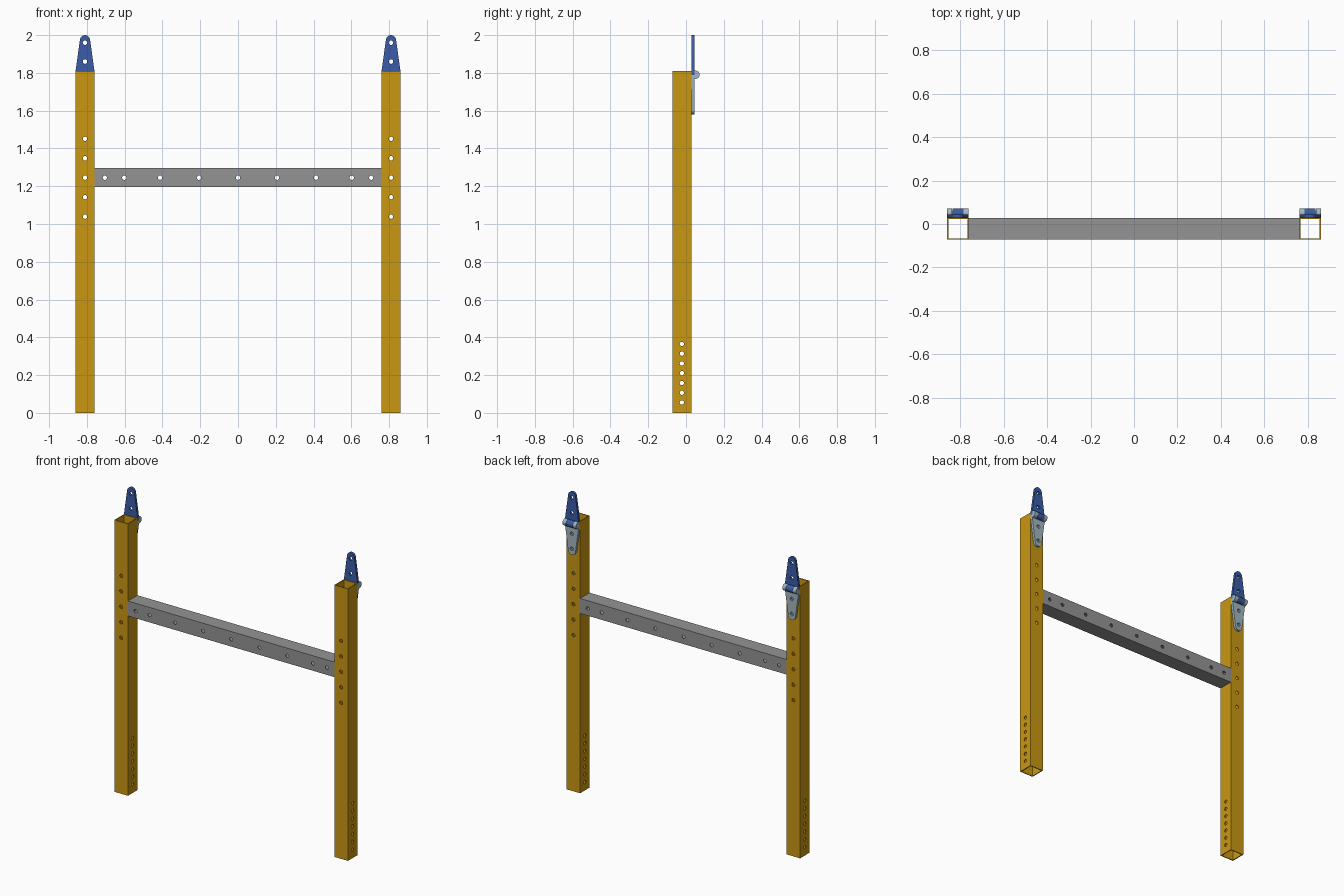
import bpy, bmesh, math
from mathutils import Matrix, Vector

cube = bpy.data.objects.get("Cube")
if cube:
    bpy.data.objects.remove(cube, do_unlink=True)


def material(name, rgb):
    m = bpy.data.materials.new(name)
    m.use_nodes = True
    m.diffuse_color = (*rgb, 1)
    m.node_tree.nodes["Principled BSDF"].inputs["Base Color"].default_value = (*rgb, 1)
    return m


YELLOW = material("amber paint", (0.59, 0.31, 0.006))
GREY = material("grey steel", (0.296, 0.296, 0.296))
BLUE = material("blue paint", (0.043, 0.108, 0.38))
STEEL = material("pale blue steel", (0.36, 0.48, 0.54))

SIZE, WALL = 0.1, 0.006
POST_X, MID_Y = 0.81, -0.022
POST_H, BAR_Z = 1.81, 1.247
PIN_Y, PIN_Z, PIN_R = 0.05, 1.79, 0.022
LEAF_Y, LEAF_T = 0.0285, 0.016
TURN = {"X": Matrix.Rotation(math.pi / 2, 4, "Y"),
        "Y": Matrix.Rotation(math.pi / 2, 4, "X"),
        "Z": Matrix.Identity(4)}


def make(name, bm, mat):
    bmesh.ops.recalc_face_normals(bm, faces=bm.faces)
    me = bpy.data.meshes.new(name)
    bm.to_mesh(me)
    bm.free()
    me.materials.append(mat)
    ob = bpy.data.objects.new(name, me)
    bpy.context.collection.objects.link(ob)
    return ob


def add_cylinder(bm, centre, axis, radius, depth, sides=16):
    bmesh.ops.create_cone(bm, cap_ends=True, segments=sides, radius1=radius, radius2=radius,
                          depth=depth, matrix=Matrix.Translation(centre) @ TURN[axis])


def tube(name, centre, length, axis, mat):
    """Open square tube, walls joined at both ends."""
    bm = bmesh.new()
    loops = []
    for end in (-length / 2, length / 2):
        for h in (SIZE / 2, SIZE / 2 - WALL):
            loops.append([bm.verts.new((sx * h, sy * h, end))
                          for sx, sy in ((-1, -1), (1, -1), (1, 1), (-1, 1))])
    low_out, low_in, top_out, top_in = loops
    for a, b in ((low_out, top_out), (low_in, top_in), (low_out, low_in), (top_out, top_in)):
        for i in range(4):
            j = (i + 1) % 4
            bm.faces.new((a[i], a[j], b[j], b[i]))
    bmesh.ops.transform(bm, matrix=Matrix.Translation(centre) @ TURN[axis], verts=bm.verts)
    return make(name, bm, mat)


def drill(ob, holes, radius=0.0115, depth=0.2):
    """Cut round holes, given as (centre, axis) pairs."""
    bm = bmesh.new()
    for centre, axis in holes:
        add_cylinder(bm, centre, axis, radius, depth)
    cutter = make("hole_cutter", bm, ob.data.materials[0])
    cutter.hide_render = True
    mod = ob.modifiers.new("holes", "BOOLEAN")
    mod.operation, mod.solver, mod.object = "DIFFERENCE", "EXACT", cutter
    bpy.context.view_layer.update()
    result = bpy.data.meshes.new_from_object(ob.evaluated_get(bpy.context.evaluated_depsgraph_get()))
    ob.modifiers.clear()
    ob.data = result
    bpy.data.objects.remove(cutter, do_unlink=True)


def smooth(ob):
    bpy.ops.object.select_all(action="DESELECT")
    ob.select_set(True)
    bpy.context.view_layer.objects.active = ob
    bpy.ops.object.shade_smooth_by_angle(angle=math.radians(35))


def leaf(name, x, direction, mat):
    """Tapered strap with a rounded tip, pointing up or down from the pin."""
    tip_r, reach = 0.027, 0.21
    outline = [(-0.05, 0), (0.05, 0), (0.05, 0.02)]
    for i in range(13):
        a = math.radians(8 + i * 164 / 12)
        outline.append((tip_r * math.cos(a), reach - tip_r + tip_r * math.sin(a)))
    outline.append((-0.05, 0.02))
    bm = bmesh.new()
    face = bm.faces.new([bm.verts.new((x + u, LEAF_Y, PIN_Z + direction * v)) for u, v in outline])
    ext = bmesh.ops.extrude_face_region(bm, geom=[face])
    bmesh.ops.translate(bm, vec=(0, LEAF_T, 0),
                        verts=[v for v in ext["geom"] if isinstance(v, bmesh.types.BMVert)])
    ob = make(name, bm, mat)
    drill(ob, [(Vector((x, LEAF_Y, PIN_Z + direction * d)), "Y") for d in (0.07, 0.17)], 0.012)
    smooth(ob)


def barrel(name, spans, radius, mat):
    """Hinge knuckles as cylinders along x."""
    bm = bmesh.new()
    for x0, x1 in spans:
        add_cylinder(bm, Vector(((x0 + x1) / 2, PIN_Y, PIN_Z)), "X", radius, x1 - x0, 24)
    smooth(make(name, bm, mat))


for side, s in (("left", 1), ("right", -1)):
    x = s * POST_X

    # Upright with crosswise holes near the middle and sideways holes near the foot
    post = tube(side + "_post", Vector((x, MID_Y, POST_H / 2)), POST_H, "Z", YELLOW)
    holes = [(Vector((x, MID_Y, 1.245 + i * 0.103)), "Y") for i in range(-2, 3)]
    holes += [(Vector((x, MID_Y, 0.055 + i * 0.0517)), "X") for i in range(7)]
    drill(post, holes)

    # Strap hinge on the back of the post top
    leaf(side + "_upper_hinge_leaf", x, 1, BLUE)
    leaf(side + "_lower_hinge_leaf", x, -1, STEEL)
    barrel(side + "_outer_knuckles", [(x - 0.05, x - 0.026), (x + 0.026, x + 0.05)], PIN_R, STEEL)
    barrel(side + "_middle_knuckle", [(x - 0.025, x + 0.025)], PIN_R, BLUE)
    barrel(side + "_hinge_pin", [(x - 0.049, x + 0.049)], 0.01, STEEL)

    # Screws seated in the lower leaf
    bm = bmesh.new()
    for d in (0.07, 0.17):
        add_cylinder(bm, Vector((x, LEAF_Y + 0.003, PIN_Z - d)), "Y", 0.0115, 0.006)
    smooth(make(side + "_hinge_screws", bm, GREY))

# Crossbar between the posts
bar = tube("crossbar", Vector((0, MID_Y, BAR_Z)), 2 * (POST_X - SIZE / 2), "X", GREY)
drill(bar, [(Vector((s * x, MID_Y, 1.245)), "Y")
            for x in (0, 0.207, 0.413, 0.602, 0.705) for s in ((1, -1) if x else (1,))])
